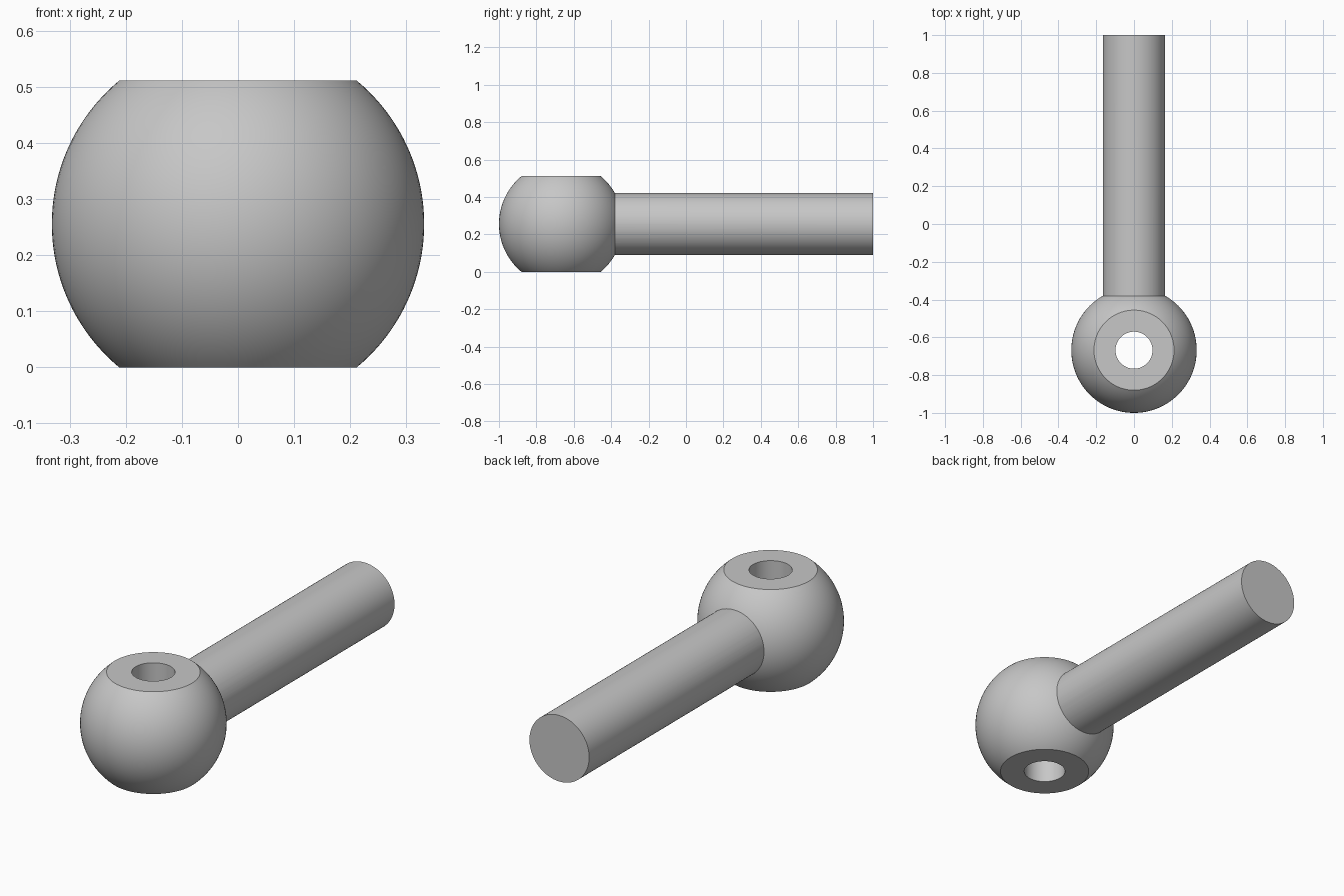
import bpy, bmesh, math
from mathutils import Matrix, Vector

default = bpy.data.objects.get("Cube")
if default:
    bpy.data.objects.remove(default, do_unlink=True)

BALL_R, HALF_H, HOLE_R = 0.332, 0.2555, 0.098
ROD_R, ROD_START, ROD_END = 0.165, -0.45, 1.0
CENTER = Vector((0, BALL_R - 1, HALF_H))
SEGMENTS = 96

steel = bpy.data.materials.new("grey steel")
steel.use_nodes = True
grey = (0.57, 0.57, 0.57, 1)
steel.diffuse_color = grey
steel.node_tree.nodes["Principled BSDF"].inputs["Base Color"].default_value = grey


def make_object(name, bm):
    bmesh.ops.recalc_face_normals(bm, faces=bm.faces)
    mesh = bpy.data.meshes.new(name)
    bm.to_mesh(mesh)
    bm.free()
    mesh.materials.append(steel)
    obj = bpy.data.objects.new(name, mesh)
    bpy.context.collection.objects.link(obj)
    return obj


# Ball end: flattened sphere with a vertical bore, turned from a closed profile
limit = math.asin(HALF_H / BALL_R)
steps = 40
angles = [limit * (2 * i / steps - 1) for i in range(steps + 1)]
profile = [(HOLE_R, -HALF_H)]
profile += [(BALL_R * math.cos(a), BALL_R * math.sin(a)) for a in angles]
profile += [(HOLE_R, HALF_H)]

bm = bmesh.new()
verts = [bm.verts.new(CENTER + Vector((r, 0, z))) for r, z in profile]
edges = [bm.edges.new((v, verts[i - 1])) for i, v in enumerate(verts)]
bmesh.ops.spin(bm, geom=verts + edges, cent=CENTER, axis=(0, 0, 1),
               angle=math.tau, steps=SEGMENTS, use_merge=True)
bmesh.ops.remove_doubles(bm, verts=bm.verts, dist=1e-5)
ball = make_object("eye_bolt_body", bm)

# Rod: straight shank running backwards out of the ball
bm = bmesh.new()
place = (Matrix.Translation((0, (ROD_START + ROD_END) / 2, HALF_H))
         @ Matrix.Rotation(math.pi / 2, 4, 'X'))
bmesh.ops.create_cone(bm, cap_ends=True, segments=SEGMENTS, radius1=ROD_R,
                      radius2=ROD_R, depth=ROD_END - ROD_START, matrix=place)
rod = make_object("shank", bm)

# Join the shank to the ball as one solid
union = ball.modifiers.new("join shank", 'BOOLEAN')
union.operation = 'UNION'
union.solver = 'EXACT'
union.object = rod
bpy.ops.object.select_all(action='DESELECT')
bpy.context.view_layer.objects.active = ball
ball.select_set(True)
bpy.ops.object.modifier_apply(modifier=union.name)
bpy.data.objects.remove(rod, do_unlink=True)
bpy.ops.object.shade_smooth_by_angle(angle=math.radians(30))
